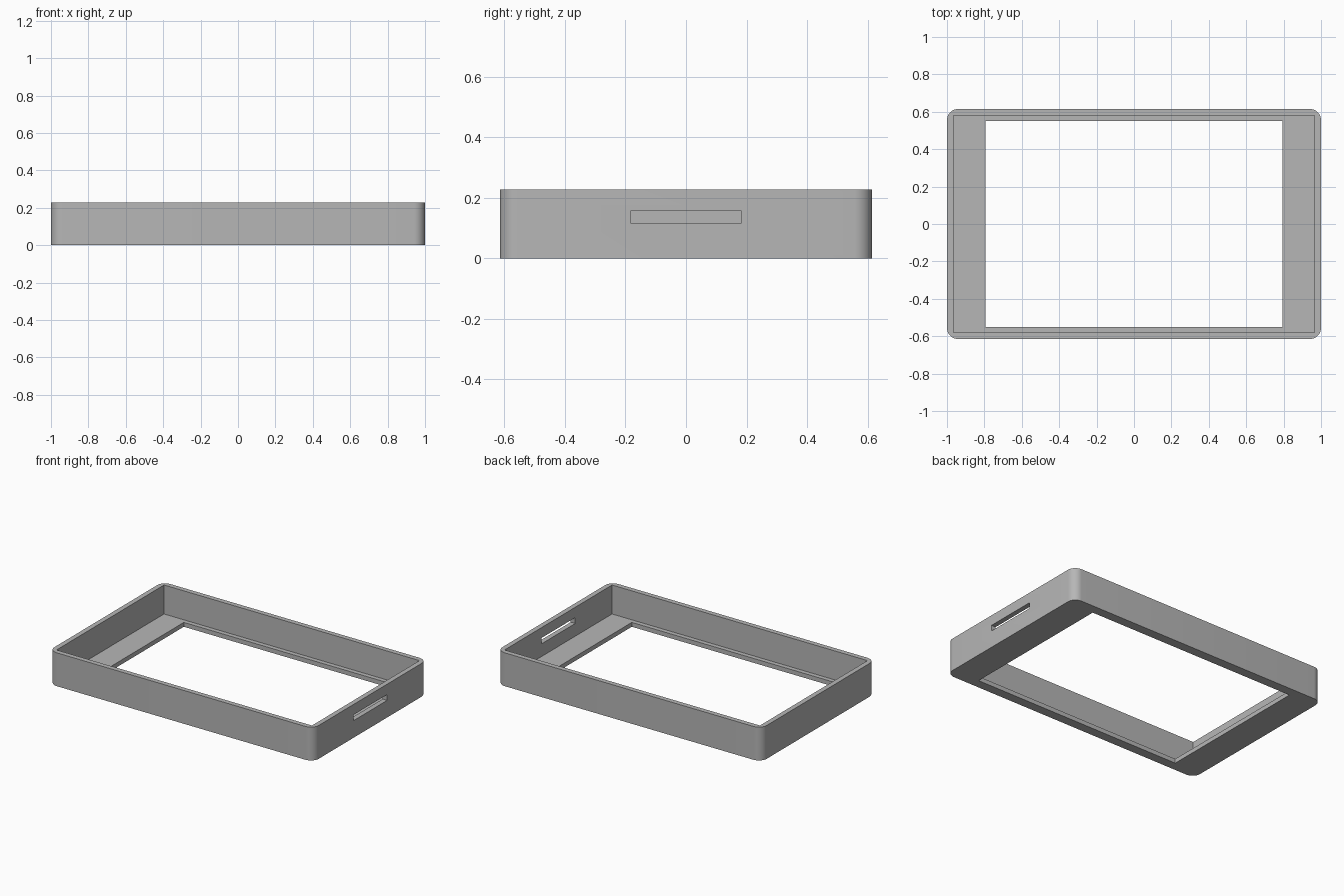
import bpy, bmesh, math

default = bpy.data.objects.get("Cube")
if default:
    bpy.data.objects.remove(default, do_unlink=True)

LENGTH, WIDTH, HEIGHT = 2.0, 1.23, 0.228
WALL, FLOOR, RADIUS = 0.034, 0.03, 0.06

grey = bpy.data.materials.new("plain grey")
grey.use_nodes = True
colour = (0.47, 0.47, 0.47, 1)
grey.diffuse_color = colour
grey.node_tree.nodes["Principled BSDF"].inputs["Base Color"].default_value = colour


def block(name, size, centre, radius=0):
    """Box with optionally rounded upright edges."""
    bm = bmesh.new()
    bmesh.ops.create_cube(bm, size=1)
    bmesh.ops.scale(bm, vec=size, verts=bm.verts)
    if radius:
        upright = [e for e in bm.edges
                   if abs(e.verts[0].co.z - e.verts[1].co.z) > size[2] / 2]
        bmesh.ops.bevel(bm, geom=upright, offset=radius, segments=10,
                        profile=0.5, affect='EDGES')
    bmesh.ops.translate(bm, vec=centre, verts=bm.verts)
    mesh = bpy.data.meshes.new(name)
    bm.to_mesh(mesh)
    bm.free()
    mesh.materials.append(grey)
    obj = bpy.data.objects.new(name, mesh)
    bpy.context.collection.objects.link(obj)
    return obj


# Outer shell with rounded corners
case = block("bezel_case", (LENGTH, WIDTH, HEIGHT), (0, 0, HEIGHT / 2), RADIUS)

# Square-cornered cavity, screen window and the slot in the left side wall
cutters = [
    block("cavity_cutter", (LENGTH - 2 * WALL, WIDTH - 2 * WALL, HEIGHT),
          (0, 0, FLOOR + HEIGHT / 2)),
    block("window_cutter", (1.59, 1.1, HEIGHT), (0, 0, 0)),
    block("slot_cutter", (0.2, 0.366, 0.04), (LENGTH / 2, 0, 0.137)),
]
bpy.ops.object.select_all(action='DESELECT')
case.select_set(True)
bpy.context.view_layer.objects.active = case
for cutter in cutters:
    cutter.hide_render = True
    cut = case.modifiers.new(cutter.name, 'BOOLEAN')
    cut.operation = 'DIFFERENCE'
    cut.solver = 'EXACT'
    cut.object = cutter
    bpy.ops.object.modifier_apply(modifier=cut.name)
    bpy.data.objects.remove(cutter, do_unlink=True)

# Smooth rounded corners, crisp rims
bpy.ops.object.shade_smooth_by_angle(angle=math.radians(30))
